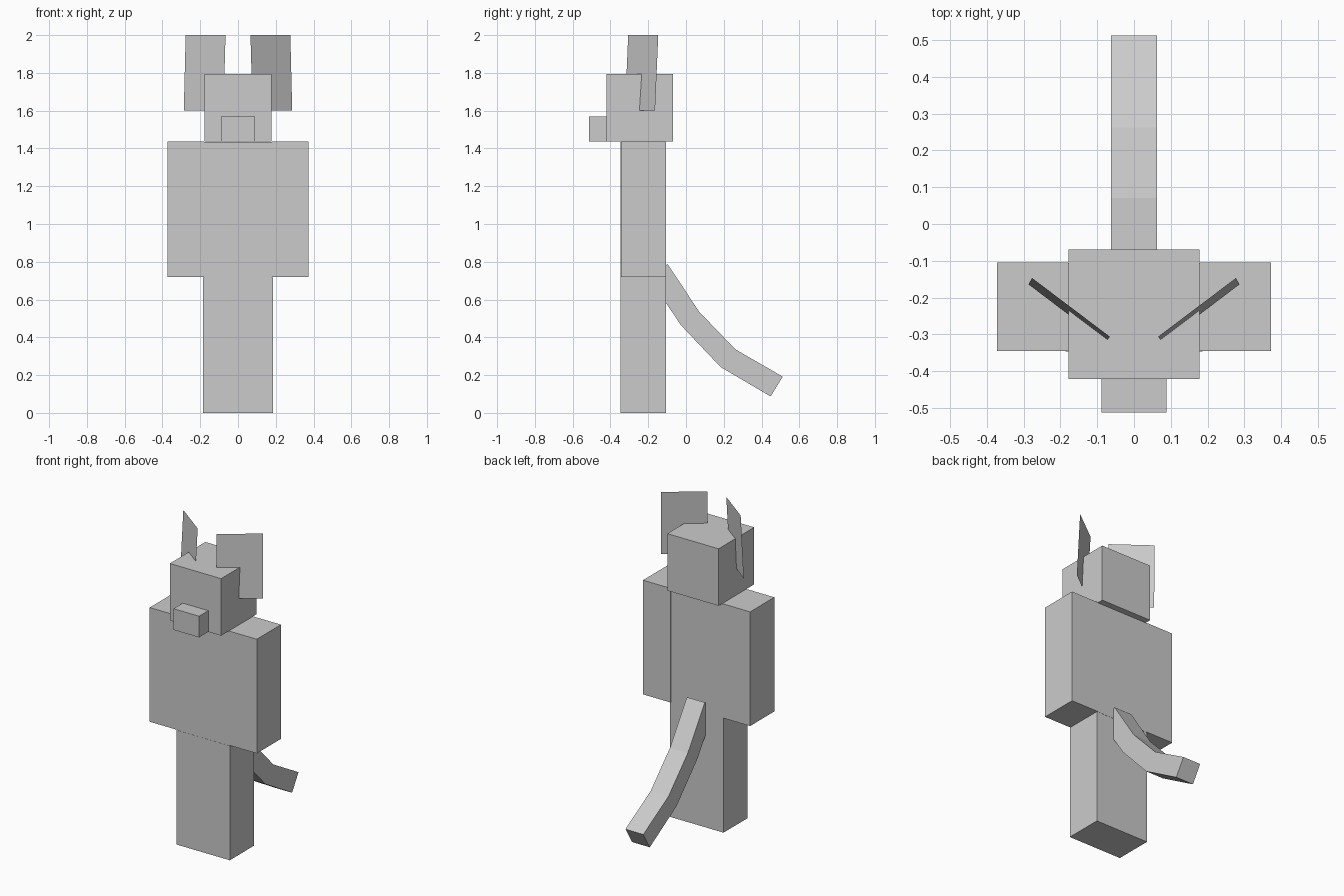
import bpy

if "Cube" in bpy.data.objects:
    bpy.data.objects.remove(bpy.data.objects["Cube"])


def make(name, verts, faces):
    mesh = bpy.data.meshes.new(name)
    mesh.from_pydata(verts, [], faces)
    mesh.update()
    obj = bpy.data.objects.new(name, mesh)
    bpy.context.collection.objects.link(obj)
    return obj


def prism(name, profile, x0, x1):
    """Extrude a (y, z) outline, counter-clockwise seen from +x, along x."""
    n = len(profile)
    verts = [(x, y, z) for x in (x0, x1) for y, z in profile]
    faces = [(i, (i + 1) % n, n + (i + 1) % n, n + i) for i in range(n)]
    return make(name, verts, faces + [tuple(range(n))[::-1], tuple(range(n, 2 * n))])


def box(name, x, y, z):
    return prism(name, [(y[0], z[0]), (y[1], z[0]), (y[1], z[1]), (y[0], z[1])], *x)


# Head, snout and torso
box("head", (-0.178, 0.178), (-0.422, -0.069), (1.437, 1.795))
box("snout", (-0.089, 0.089), (-0.513, -0.42), (1.437, 1.57))
box("torso", (-0.18, 0.18), (-0.346, -0.106), (0.718, 1.435))

for side, s in (("right", 1), ("left", -1)):
    # Limbs sit flush with the torso
    box(side + "_leg", sorted((0, s * 0.186)), (-0.347, -0.107), (0, 0.718))
    box(side + "_arm", sorted((s * 0.18, s * 0.372)), (-0.345, -0.105), (0.72, 1.437))
    # Paper-thin ear, leaning slightly and running into the head
    ear = [(s * 0.077, -0.323, 1.602), (s * 0.287, -0.164, 1.602),
           (s * 0.277, -0.147, 2.0), (s * 0.066, -0.306, 2.0)]
    make(side + "_ear", ear, [(0, 1, 2, 3)])

# Tail bent in three segments, mitred at the joints
top = [(-0.098, 0.788), (0.071, 0.534), (0.262, 0.336), (0.512, 0.192)]
under = [(-0.20, 0.72), (-0.024, 0.461), (0.183, 0.243), (0.448, 0.087)]
n = len(top)
verts = [(x, y, z) for x, path in ((-0.062, under), (0.062, under), (0.062, top), (-0.062, top))
         for y, z in path]
faces = [(r * n + i, r * n + i + 1, (r + 1) % 4 * n + i + 1, (r + 1) % 4 * n + i)[::-1]
         for r in range(4) for i in range(n - 1)]
faces += [(0, n, 2 * n, 3 * n)[::1], (4 * n - 1, 3 * n - 1, 2 * n - 1, n - 1)]
make("tail", verts, faces)

# Consistent outward normals on the tail
import bmesh
bm = bmesh.new()
tail = bpy.data.objects["tail"].data
bm.from_mesh(tail)
bmesh.ops.recalc_face_normals(bm, faces=bm.faces)
bm.to_mesh(tail)
bm.free()
